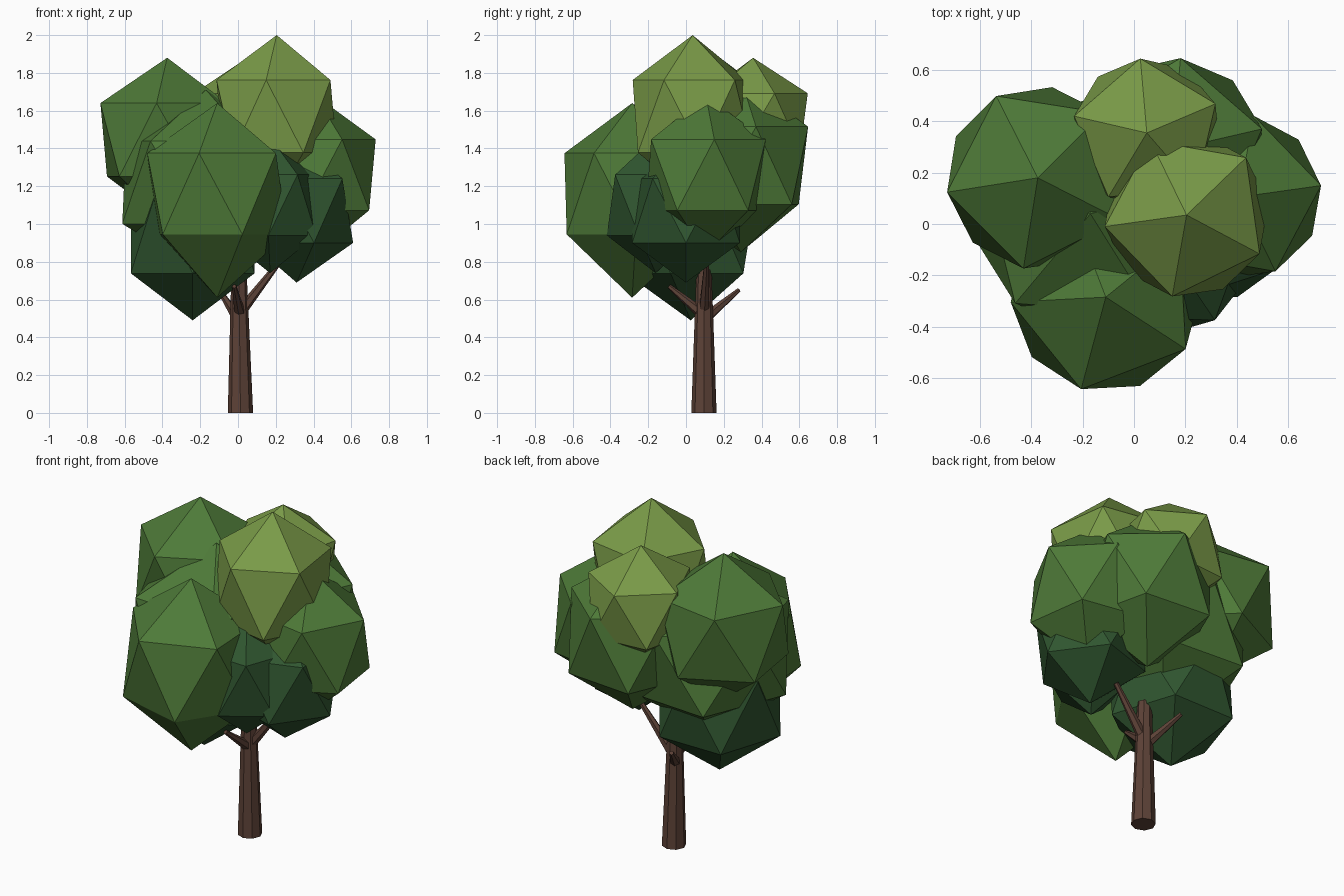
import bpy, bmesh, math
from mathutils import Matrix, Vector

cube = bpy.data.objects.get("Cube")
if cube:
    bpy.data.objects.remove(cube, do_unlink=True)


def material(name, rgb):
    # sRGB bytes to linear values
    lin = [((c / 255 + 0.055) / 1.055) ** 2.4 for c in rgb]
    mat = bpy.data.materials.new(name)
    mat.use_nodes = True
    mat.diffuse_color = (*lin, 1)
    bsdf = next(n for n in mat.node_tree.nodes if n.type == 'BSDF_PRINCIPLED')
    bsdf.inputs["Base Color"].default_value = (*lin, 1)
    bsdf.inputs["Roughness"].default_value = 0.9
    return mat


LIME = material("lime_leaf", (122, 155, 72))
GREEN = material("green_leaf", (78, 122, 56))
DARK = material("dark_leaf", (48, 86, 48))
BARK = material("brown_bark", (93, 66, 55))


def add_object(name, bm, mat):
    mesh = bpy.data.meshes.new(name)
    bm.to_mesh(mesh)
    bm.free()
    mesh.materials.append(mat)
    obj = bpy.data.objects.new(name, mesh)
    bpy.context.collection.objects.link(obj)
    return obj


def leaf_clump(name, mat, center, width, height, turn, droop=0):
    """Faceted clump; turn is the heading of one upper corner in degrees,
    droop lowers the bottom tip."""
    bm = bmesh.new()
    bmesh.ops.create_icosphere(bm, subdivisions=1, radius=1)
    bm.transform(Matrix.Translation(center)
                 @ Matrix.Diagonal((width, width, height, 1))
                 @ Matrix.Rotation(math.radians(turn), 4, 'Z'))
    min(bm.verts, key=lambda v: v.co.z).co.z -= droop
    return add_object(name, bm, mat)


def limb(name, start, end, r1, r2, sides):
    """Tapered faceted limb between two points."""
    start, end = Vector(start), Vector(end)
    axis = end - start
    bm = bmesh.new()
    bmesh.ops.create_cone(bm, cap_ends=True, segments=sides,
                          radius1=r1, radius2=r2, depth=axis.length)
    bm.transform(Matrix.Translation((start + end) / 2)
                 @ axis.to_track_quat('Z', 'Y').to_matrix().to_4x4())
    return add_object(name, bm, BARK)


# Trunk and branches
limb("trunk", (0.013, 0.095, 0), (0.005, 0.095, 0.76), 0.067, 0.04, 8)
limb("side_branch", (0.01, 0.095, 0.53), (0.22, 0.11, 0.8), 0.03, 0.014, 6)
limb("back_branch", (0.0, 0.1, 0.5), (-0.1, 0.28, 0.65), 0.03, 0.012, 6)
limb("front_branch", (0.01, 0.08, 0.53), (-0.02, -0.09, 0.67), 0.03, 0.012, 6)

# Sunlit crown clumps
leaf_clump("crown_top", LIME, (0.205, 0.035, 1.57), 0.36, 0.43, 44)
leaf_clump("crown_back", LIME, (0.05, 0.355, 1.54), 0.325, 0.34, 23)

# Main green clumps
leaf_clump("front_clump", GREEN, (-0.11, -0.285, 1.16), 0.415, 0.48, 39, 0.07)
leaf_clump("left_clump", GREEN, (-0.375, 0.18, 1.446), 0.4, 0.434, 45)
leaf_clump("right_clump", GREEN, (0.41, 0.105, 1.26), 0.36, 0.42, 8)
leaf_clump("back_clump", GREEN, (0.15, 0.29, 1.31), 0.4, 0.46, 13)
leaf_clump("middle_clump", GREEN, (-0.17, 0.04, 1.22), 0.51, 0.49, 14)

# Shaded lower clumps
leaf_clump("lower_left_clump", DARK, (-0.24, 0.025, 0.94), 0.385, 0.45, 18)
leaf_clump("lower_right_clump", DARK, (0.31, 0.0, 1.07), 0.335, 0.38, 36)
leaf_clump("lower_front_clump", DARK, (0.17, -0.16, 1.1), 0.29, 0.36, 16)
